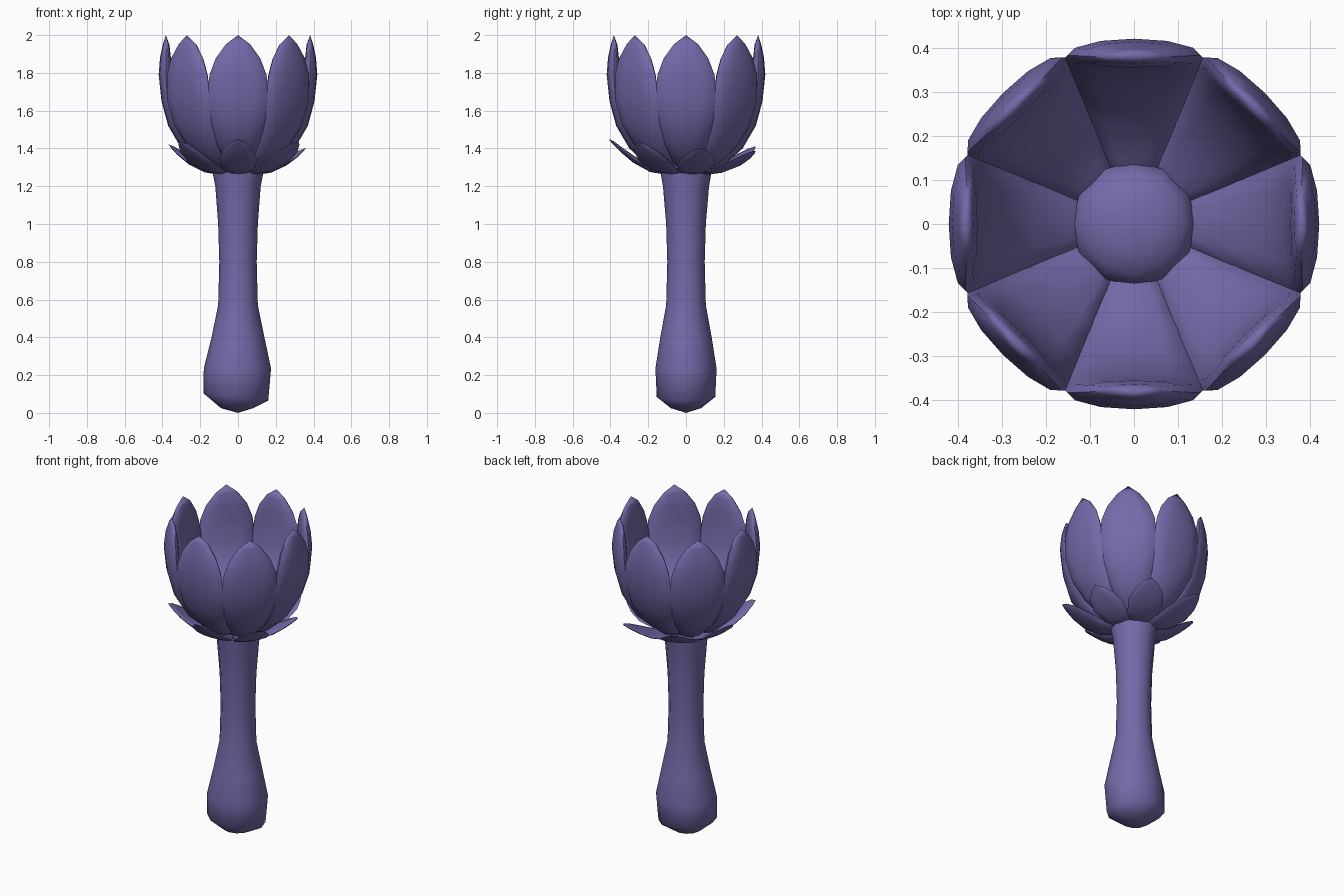
import bpy, bmesh, math
from mathutils import Matrix, Vector

if "Cube" in bpy.data.objects:
    bpy.data.objects.remove(bpy.data.objects["Cube"])

violet = bpy.data.materials.new("dusty violet")
violet.diffuse_color = (0.18, 0.14, 0.395, 1)
violet.use_nodes = True
violet.node_tree.nodes["Principled BSDF"].inputs["Base Color"].default_value = violet.diffuse_color


def finish(bm, name, angle=60):
    bmesh.ops.recalc_face_normals(bm, faces=bm.faces)
    me = bpy.data.meshes.new(name)
    bm.to_mesh(me)
    bm.free()
    ob = bpy.data.objects.new(name, me)
    bpy.context.collection.objects.link(ob)
    me.materials.append(violet)
    bpy.ops.object.select_all(action='DESELECT')
    ob.select_set(True)
    bpy.context.view_layer.objects.active = ob
    bpy.ops.object.shade_smooth_by_angle(angle=math.radians(angle))
    return ob


def loft(bm, rings, start, end):
    """Skin a list of point rings, closing both ends to a point."""
    vr = [[bm.verts.new(p) for p in ring] for ring in rings]
    n = len(vr[0])
    for a, b in zip(vr, vr[1:]):
        for i in range(n):
            j = (i + 1) % n
            bm.faces.new((a[i], a[j], b[j], b[i]))
    for ring, tip in ((vr[0], start), (vr[-1], end)):
        t = bm.verts.new(tip)
        for i in range(n):
            bm.faces.new((ring[i], ring[(i + 1) % n], t))


# lens-shaped cross-section: (sideways, depth from outer to inner face)
SECTION = [(0, 0), (.5, .08), (.88, .32), (1, .6), (.9, .9),
           (.5, 1.05), (0, 1.1),
           (-.5, 1.05), (-.9, .9), (-1, .6), (-.88, .32), (-.5, .08)]


def leaf(name, rows, tip, angle, reach=1, rise=1, z0=0):
    """rows: outer r, outer z, inner r, inner z, half width."""
    def place(x, r, z):
        return Vector((x, -r * reach, z0 + (z - z0) * rise))
    rings = [[place(s * w, ro + (ri - ro) * d, zo + (zi - zo) * d)
              for s, d in SECTION] for ro, zo, ri, zi, w in rows]
    first = rows[0]
    bm = bmesh.new()
    loft(bm, rings, place(0, first[0] - .02, (first[1] + first[3]) / 2),
         place(0, *tip))
    bmesh.ops.transform(bm, matrix=Matrix.Rotation(angle, 4, 'Z'), verts=bm.verts)
    return finish(bm, name)


# stem with swollen, slightly uneven foot and domed top: z, rx, ry, x shift, tilt
stem = [(.025, .085, .08, -.005, 0), (.085, .172, .155, -.012, -.02),
        (.235, .178, .162, -.003, 0), (.40, .14, .136, 0, 0),
        (.57, .105, .105, 0, 0), (.80, .099, .099, 0, 0),
        (1.0, .105, .105, 0, 0), (1.2, .12, .122, 0, 0),
        (1.3, .14, .14, 0, 0), (1.36, .142, .142, 0, 0),
        (1.395, .115, .115, 0, 0), (1.415, .065, .065, 0, 0)]
SIDES = 12
rings = []
for z, rx, ry, dx, tilt in stem:
    ring = []
    for i in range(SIDES):
        a = math.tau * i / SIDES
        ring.append((dx + rx * math.cos(a), ry * math.sin(a), z + tilt * math.cos(a)))
    rings.append(ring)
bm = bmesh.new()
loft(bm, rings, (0, 0, 0), (0, 0, 1.422))
finish(bm, "stem")

# eight upright cupped petals
petal = [(.08, 1.27, .08, 1.33, .04), (.20, 1.31, .15, 1.37, .078),
         (.30, 1.40, .23, 1.44, .118), (.37, 1.52, .305, 1.54, .148),
         (.405, 1.65, .345, 1.66, .165), (.42, 1.79, .357, 1.79, .151),
         (.413, 1.88, .36, 1.875, .118), (.397, 1.955, .366, 1.95, .064)]
for i in range(8):
    leaf(f"petal_{i + 1}", petal, (.382, 2.0), math.tau * i / 8)

# seven spreading sepals under the petals, each a little different
sepal = [(.08, 1.257, .08, 1.29, .045), (.19, 1.275, .18, 1.305, .085),
         (.28, 1.325, .265, 1.35, .102), (.345, 1.38, .335, 1.40, .08),
         (.39, 1.425, .383, 1.437, .038)]
variety = [(1, 1), (1, .93), (.9, .75), (1, .68), (1, .8), (.92, .85), (.97, .95)]
for i, (reach, rise) in enumerate(variety):
    leaf(f"sepal_{i + 1}", sepal, (.41, 1.45), math.tau * i / 7, reach, rise, 1.257)
